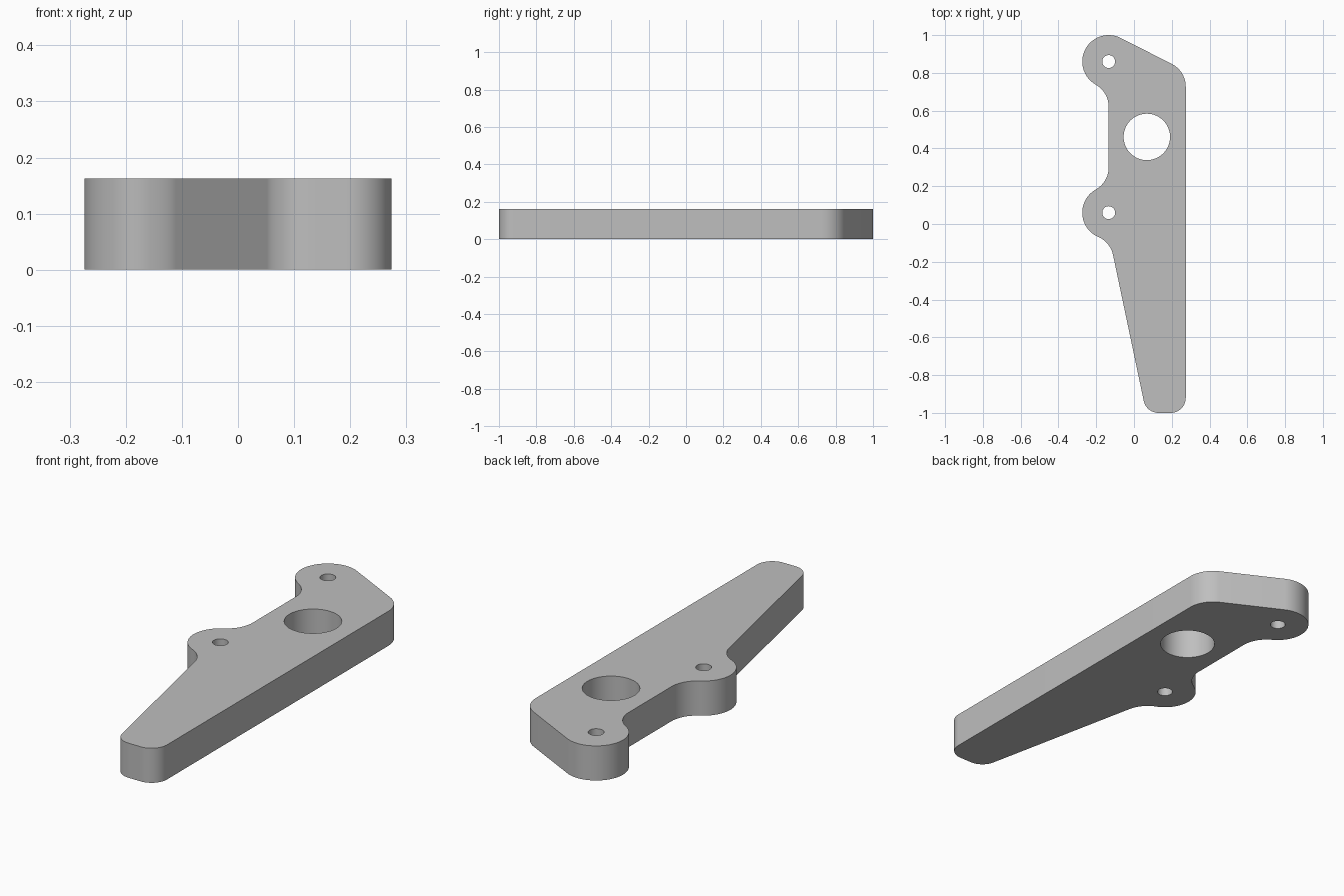
import bpy
import bmesh
from math import atan2, acos, cos, sin, tau, pi, radians, ceil, hypot

if "Cube" in bpy.data.objects:
    bpy.data.objects.remove(bpy.data.objects["Cube"])

THICKNESS = 0.163
BOSS_X, BOSS_HIGH, BOSS_LOW = -0.134, 0.86, 0.06

# Outline circles, counter-clockwise: x, y, radius (negative = concave fillet)
outline = [
    (0.194, -0.92, 0.08),            # lower right corner
    (0.139, 0.727, 0.135),           # upper right corner
    (BOSS_X, BOSS_HIGH, 0.14),       # upper boss
    (-0.269, 0.62, -0.135),          # fillet below upper boss
    (-0.269, 0.30, -0.135),          # fillet above lower boss
    (BOSS_X, BOSS_LOW, 0.14),        # lower boss
    (-0.243, -0.192, -0.135),        # fillet below lower boss
    (0.13, -0.92, 0.08),             # lower left corner
]
holes = [
    (0.068, 0.461, 0.123),
    (BOSS_X, BOSS_HIGH, 0.034),
    (BOSS_X, BOSS_LOW, 0.034),
]


def tangent_normal(a, b):
    """Angle of the left normal of the tangent line running from circle a to b."""
    dx, dy = b[0] - a[0], b[1] - a[1]
    ratio = max(-1, min(1, (b[2] - a[2]) / hypot(dx, dy)))
    return atan2(dy, dx) + acos(ratio)


def belt(circles):
    """Points of a closed line that wraps tangentially around the circles."""
    points = []
    for i, c in enumerate(circles):
        start = tangent_normal(circles[i - 1], c)
        end = tangent_normal(c, circles[(i + 1) % len(circles)])
        turn = (end - start) % tau if c[2] > 0 else -((start - end) % tau)
        steps = max(2, ceil(abs(turn) / radians(5)))
        for k in range(steps + 1):
            t = start + turn * k / steps
            points.append((c[0] - c[2] * cos(t), c[1] - c[2] * sin(t)))
    return points


def ring(x, y, r, count=64):
    return [(x + r * cos(tau * k / count), y + r * sin(tau * k / count)) for k in range(count)]


def add_loop(bm, points):
    verts = [bm.verts.new((x, y, 0)) for x, y in points]
    for i, v in enumerate(verts):
        bm.edges.new((verts[i - 1], v))


# Flat profile with holes, extruded to a plate
bm = bmesh.new()
add_loop(bm, belt(outline))
for hole in holes:
    add_loop(bm, ring(*hole))
bmesh.ops.remove_doubles(bm, verts=bm.verts[:], dist=0.0015)
bmesh.ops.triangle_fill(bm, edges=bm.edges[:], use_beauty=True, normal=(0, 0, 1))
result = bmesh.ops.extrude_face_region(bm, geom=bm.faces[:], use_keep_orig=True)
top = [g for g in result["geom"] if isinstance(g, bmesh.types.BMVert)]
bmesh.ops.translate(bm, verts=top, vec=(0, 0, THICKNESS))
bmesh.ops.recalc_face_normals(bm, faces=bm.faces[:])
mesh = bpy.data.meshes.new("bracket_plate")
bm.to_mesh(mesh)
bm.free()

# Material
grey = bpy.data.materials.new("plain grey")
grey.use_nodes = True
colour = (0.52, 0.52, 0.52, 1)
grey.diffuse_color = colour
grey.node_tree.nodes["Principled BSDF"].inputs["Base Color"].default_value = colour
mesh.materials.append(grey)

plate = bpy.data.objects.new("bracket_plate", mesh)
bpy.context.collection.objects.link(plate)
bpy.ops.object.select_all(action="DESELECT")
plate.select_set(True)
bpy.context.view_layer.objects.active = plate
bpy.ops.object.shade_smooth_by_angle(angle=radians(30))
